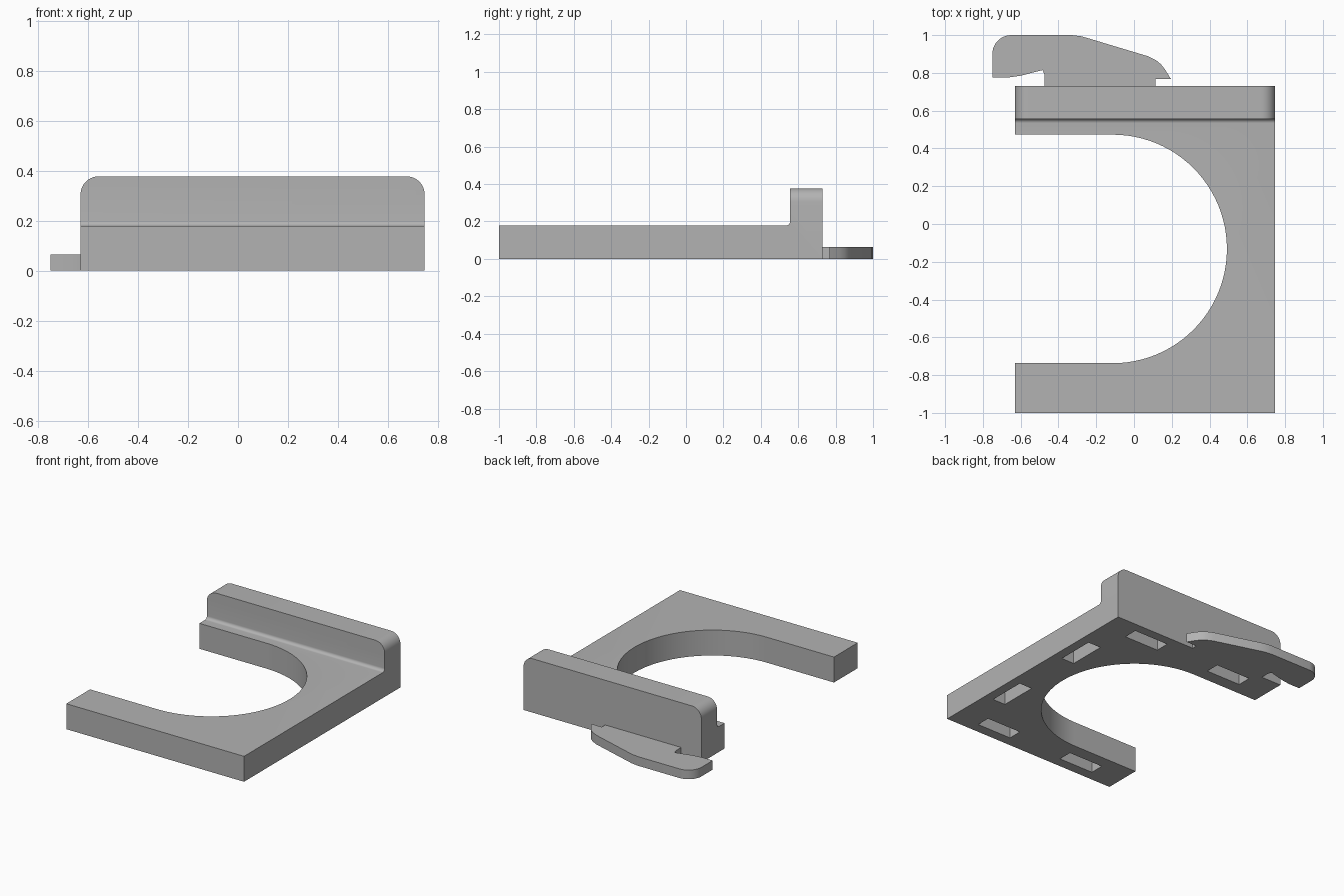
import bpy, bmesh
from math import sin, cos, pi
from mathutils import Vector

if "Cube" in bpy.data.objects:
    bpy.data.objects.remove(bpy.data.objects["Cube"], do_unlink=True)

grey = bpy.data.materials.new("light grey")
grey.use_nodes = True
grey.diffuse_color = (0.45, 0.45, 0.45, 1)
grey.node_tree.nodes["Principled BSDF"].inputs["Base Color"].default_value = grey.diffuse_color

LEFT, RIGHT = 0.747, -0.63
FRONT, BACK = -1.0, 0.73
BASE_H, WALL_H, CLIP_H = 0.178, 0.377, 0.064
WALL_Y = 0.556
HOLE_X, HOLE_Y, HOLE_R = -0.113, -0.132, 0.605


def arc(cx, cy, r, start, end, steps):
    return [(cx + r * cos(start + (end - start) * i / steps),
             cy + r * sin(start + (end - start) * i / steps)) for i in range(steps + 1)]


def extrude(name, points, offset, finish=None):
    """Extrude a closed loop of 3D points into a solid object."""
    bm = bmesh.new()
    face = bm.faces.new([bm.verts.new(p) for p in points])
    result = bmesh.ops.extrude_face_region(bm, geom=[face])
    moved = [g for g in result["geom"] if isinstance(g, bmesh.types.BMVert)]
    bmesh.ops.translate(bm, verts=moved, vec=Vector(offset))
    if finish:
        finish(bm)
    bmesh.ops.recalc_face_normals(bm, faces=bm.faces)
    mesh = bpy.data.meshes.new(name)
    bm.to_mesh(mesh)
    bm.free()
    mesh.materials.append(grey)
    obj = bpy.data.objects.new(name, mesh)
    bpy.context.collection.objects.link(obj)
    return obj


def combine(target, tool, operation):
    """Apply a boolean and discard the tool object."""
    mod = target.modifiers.new(operation.lower(), "BOOLEAN")
    mod.operation, mod.object, mod.solver = operation, tool, "EXACT"
    bpy.ops.object.select_all(action="DESELECT")
    target.select_set(True)
    bpy.context.view_layer.objects.active = target
    bpy.ops.object.modifier_apply(modifier=mod.name)
    bpy.data.objects.remove(tool, do_unlink=True)


def round_wall_ends(bm):
    """Round the two upper end corners of the raised wall."""
    ends = [e for e in bm.edges
            if all(v.co.z > WALL_H - 0.001 for v in e.verts)
            and abs(e.verts[0].co.x - e.verts[1].co.x) < 0.001]
    bmesh.ops.bevel(bm, geom=ends, offset=0.072, segments=10, profile=0.5, affect="EDGES")


# Base plate and raised wall, from one side profile with a fillet at the step
FILLET = 0.022
side = [(FRONT, 0), (BACK, 0), (BACK, WALL_H), (WALL_Y, WALL_H)]
side += arc(WALL_Y - FILLET, BASE_H + FILLET, FILLET, 0, -pi / 2, 8)
side += [(FRONT, BASE_H)]
body = extrude("bracket", [(RIGHT, y, z) for y, z in side], (LEFT - RIGHT, 0, 0), round_wall_ends)

# U-shaped opening
opening = arc(HOLE_X, HOLE_Y, HOLE_R, -pi / 2, pi / 2, 48)
opening += [(-1, HOLE_Y + HOLE_R), (-1, HOLE_Y - HOLE_R)]
combine(body, extrude("opening_cutter", [(x, y, -0.2) for x, y in opening], (0, 0, 0.8)), "DIFFERENCE")

# Blind slots in the underside, mirrored front to back
for x, dy, w, d in [(0.41, 0.745, 0.27, 0.1), (-0.285, 0.745, 0.27, 0.1), (0.63, 0.348, 0.1, 0.27)]:
    for s in (-1, 1):
        y = HOLE_Y + s * dy
        slot = [(x - w / 2, y - d / 2), (x + w / 2, y - d / 2),
                (x + w / 2, y + d / 2), (x - w / 2, y + d / 2)]
        combine(body, extrude("slot_cutter", [(a, b, -0.1) for a, b in slot], (0, 0, 0.21)), "DIFFERENCE")

# Flat hooked clip behind the wall
clip = [(-0.75, 0.776), (-0.664, 0.776), (-0.6, 0.785), (-0.484, 0.815), (-0.474, 0.79),
        (-0.474, BACK - 0.03), (0.115, BACK - 0.03), (0.115, 0.767), (0.196, 0.767),
        (0.163, 0.82), (0.143, 0.845), (0.118, 0.866), (0.071, 0.889),
        (-0.235, 0.981), (-0.28, 0.994), (-0.33, 1.0)]
clip += arc(-0.65, 0.9, 0.1, pi / 2, pi, 10)
combine(body, extrude("clip", [(x, y, 0) for x, y in clip], (0, 0, CLIP_H)), "UNION")

bpy.ops.object.shade_smooth_by_angle(angle=pi / 6)
